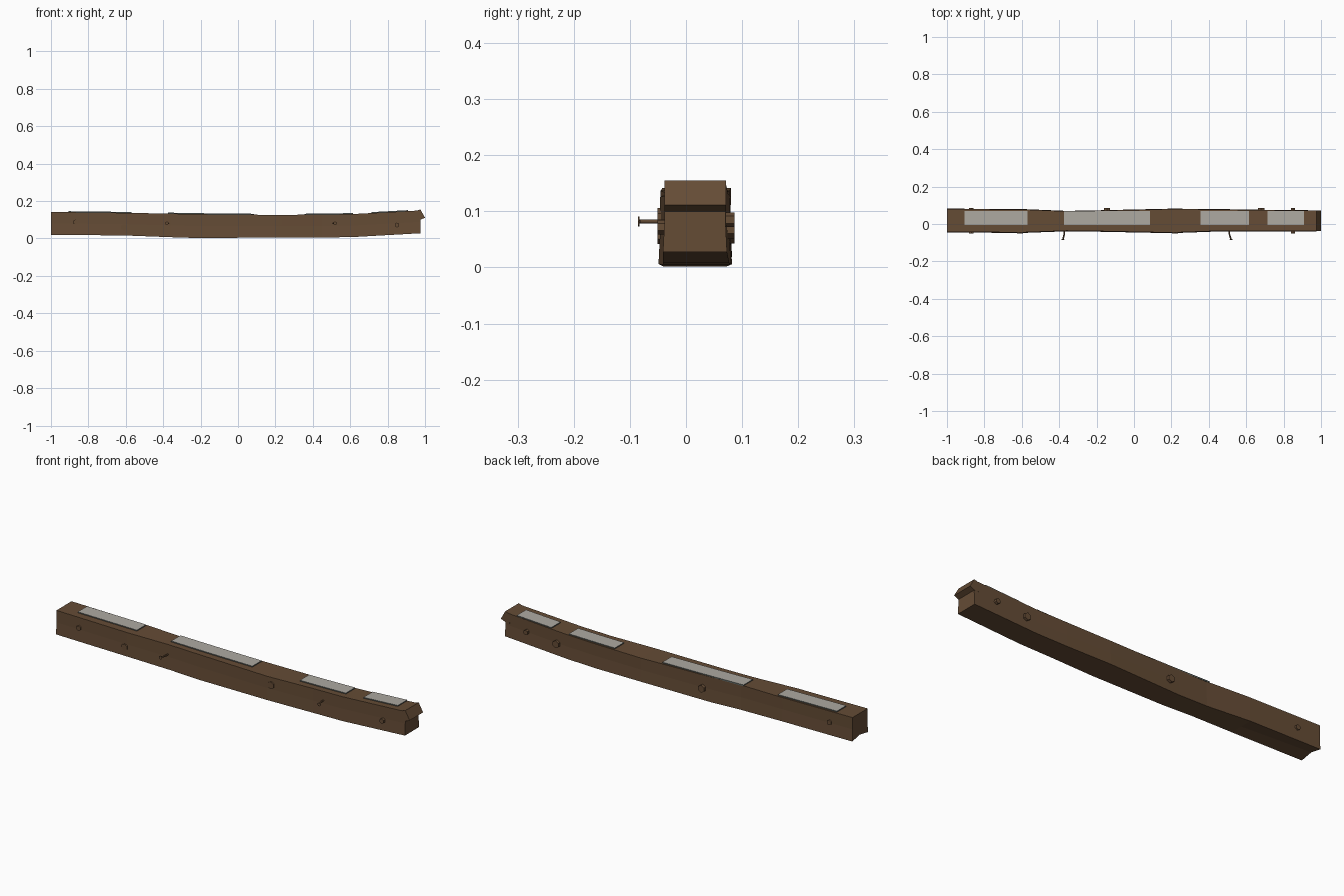
import bpy, bmesh, math
from mathutils import Vector, Matrix

default = bpy.data.objects.get("Cube")
if default:
    bpy.data.objects.remove(default, do_unlink=True)


def material(name, colour):
    mat = bpy.data.materials.new(name)
    mat.use_nodes = True
    mat.diffuse_color = (*colour, 1)
    mat.node_tree.nodes["Principled BSDF"].inputs["Base Color"].default_value = (*colour, 1)
    return mat


WOOD = material("brown wood", (0.13, 0.072, 0.036))
PALE = material("pale grey panel", (0.42, 0.40, 0.36))
EDGE = material("dark panel edge", (0.12, 0.14, 0.13))


def finish(name, bm, *mats):
    bmesh.ops.recalc_face_normals(bm, faces=bm.faces)
    mesh = bpy.data.meshes.new(name)
    bm.to_mesh(mesh)
    bm.free()
    for mat in mats:
        mesh.materials.append(mat)
    obj = bpy.data.objects.new(name, mesh)
    bpy.context.collection.objects.link(obj)
    return obj


def loft(bm, rings):
    """Skin a row of equal rings and close both ends."""
    rows = [[bm.verts.new(p) for p in ring] for ring in rings]
    for a, b in zip(rows, rows[1:]):
        for i in range(len(a)):
            j = (i + 1) % len(a)
            bm.faces.new((a[i], a[j], b[j], b[i]))
    bm.faces.new(rows[0])
    bm.faces.new(rows[-1])


# Beam stations: x, front y, back y, bottom z, top z
STATIONS = [
    (-1, -.042, .082, .02, .142),
    (-.6, -.045, .08, .016, .137),
    (-.36, -.036, .07, .007, .133),
    (-.2, -.038, .073, .002, .13),
    (.2, -.046, .082, .006, .126),
    (.45, -.037, .08, .005, .128),
    (.62, -.038, .077, .008, .131),
    (.975, -.038, .073, .028, .15),
]


def section(x, front, back, bottom, top):
    middle = (front + back) / 2
    dip = .012 if x == -1 else 0
    waist = (bottom + top) / 2
    return [(x, front - .003, bottom), (x, middle, bottom + dip),
            (x, back, bottom), (x, back - .003, waist), (x, back - .002, top),
            (x, front, top), (x, front, waist)]


def top_height(x):
    for a, b in zip(STATIONS, STATIONS[1:]):
        if x <= b[0]:
            return a[4] + (b[4] - a[4]) * (x - a[0]) / (b[0] - a[0])


bm = bmesh.new()
loft(bm, [section(*s) for s in STATIONS])
finish("beam", bm, WOOD)

# Pointed lip overhanging one end
bm = bmesh.new()
loft(bm, [[(.95, y, .147), (.975, y, .155), (1, y, .111), (.975, y, .1), (.95, y, .1)]
          for y in (-.038, .071)])
finish("end_lip", bm, WOOD)

# Pale panels lying along the top
for start, end in ((-.905, -.57), (-.375, .085), (.355, .615), (.715, .91)):
    bm = bmesh.new()
    steps = [start + (end - start) * i / 4 for i in range(5)]
    loft(bm, [[(x, y, top_height(x) + dz) for y, dz in
               ((-.005, -.002), (.07, -.002), (.07, .005), (-.005, .005))] for x in steps])
    panel = finish("top_panel", bm, PALE, EDGE)
    for face in panel.data.polygons:
        face.material_index = 0 if face.normal.z > .7 else 1


def disc(name, centre, radius, depth, sides):
    bm = bmesh.new()
    place = Matrix.Translation(centre) @ Matrix.Rotation(math.pi / 2, 4, 'X')
    bmesh.ops.create_cone(bm, cap_ends=True, segments=sides, radius1=radius,
                          radius2=radius, depth=depth, matrix=place)
    return finish(name, bm, WOOD)


# Hexagonal bolt heads on both long sides
for x, z, radius in ((-.87, .088, .013), (-.61, .06, .018), (.22, .087, .019), (.85, .072, .013)):
    disc("front_bolt", (x, -.042, z), radius, .018, 6)
for x, z, radius in ((-.87, .083, .013), (-.145, .062, .019), (.68, .07, .019), (.85, .085, .013)):
    disc("back_bolt", (x, .077, z), radius, .018, 6)

# Bent nails standing out of the front
for x, bend in ((-.373, -.007), (.51, .009)):
    curve = bpy.data.curves.new("nail_shaft", 'CURVE')
    curve.dimensions = '3D'
    curve.bevel_depth = .004
    curve.bevel_resolution = 1
    path = [(x, -.03), (x, -.055), (x + bend, -.083)]
    spline = curve.splines.new('POLY')
    spline.points.add(len(path) - 1)
    for point, (px, py) in zip(spline.points, path):
        point.co = (px, py, .082, 1)
    curve.materials.append(WOOD)
    bpy.context.collection.objects.link(bpy.data.objects.new("nail_shaft", curve))
    disc("nail_head", (x + bend, -.084, .082), .009, .003, 8)
